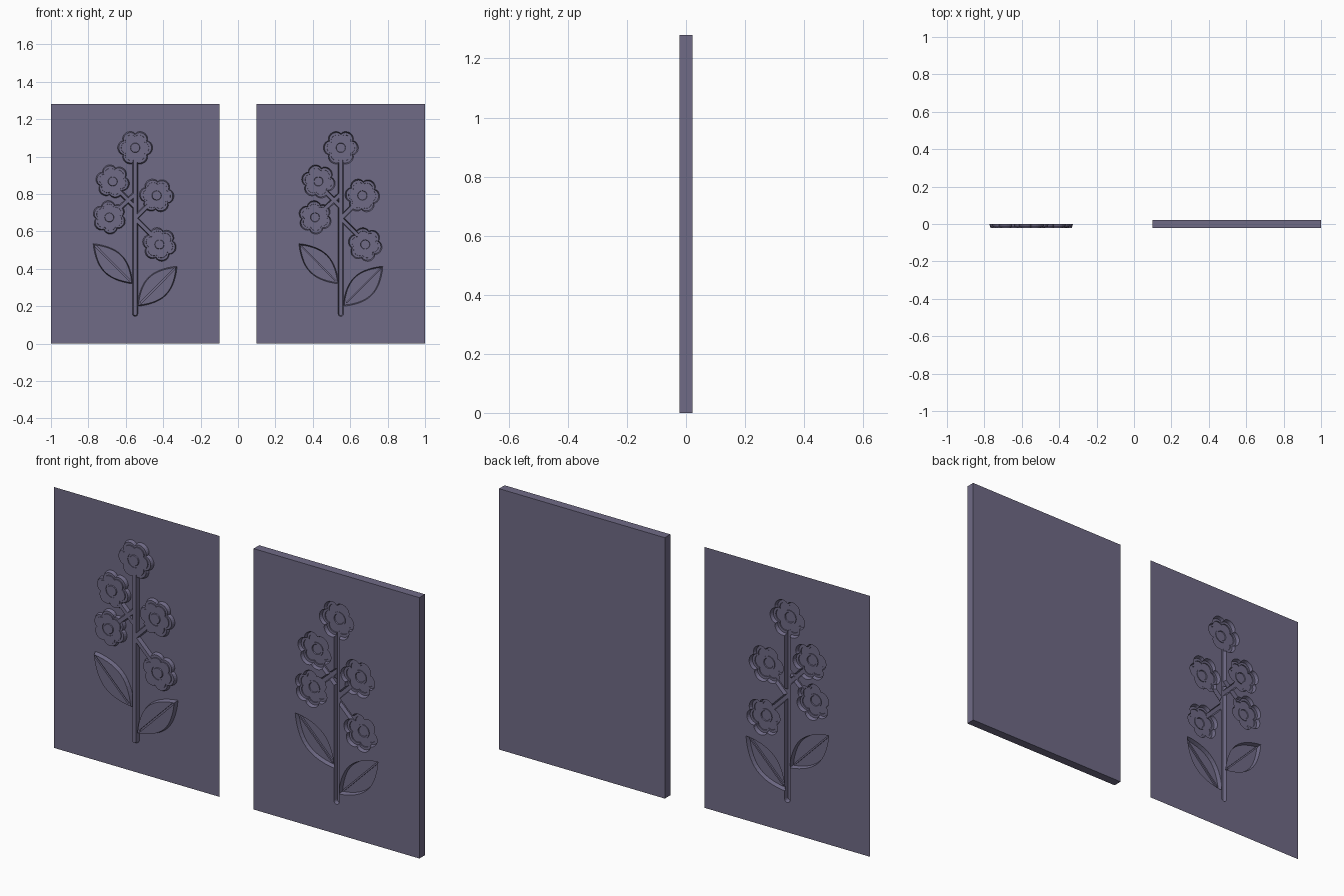
import bpy, bmesh, math
from mathutils import Vector

if "Cube" in bpy.data.objects:
    bpy.data.objects.remove(bpy.data.objects["Cube"])

W, H, D = 0.45, 1.28, 0.0216      # half panel width, height, relief depth
scene = bpy.context.scene
mat = bpy.data.materials.new("muted_violet")
mat.diffuse_color = (0.16, 0.145, 0.24, 1)
mat.use_nodes = True
mat.node_tree.nodes["Principled BSDF"].inputs["Base Color"].default_value = mat.diffuse_color


def prism(name, outline, h0, h1, taper=1.0, top=None):
    """Solid from an (x, z) outline; h is height out of the panel."""
    cx = sum(p[0] for p in outline) / len(outline)
    cz = sum(p[1] for p in outline) / len(outline)
    top = top or [(cx + (x - cx) * taper, cz + (z - cz) * taper) for x, z in outline]
    bm = bmesh.new()
    lo = [bm.verts.new((x, -h0, z)) for x, z in outline]
    hi = [bm.verts.new((x, -h1, z)) for x, z in top]
    n = len(outline)
    bm.faces.new(lo)
    bm.faces.new(hi[::-1])
    for i in range(n):
        j = (i + 1) % n
        bm.faces.new((lo[i], lo[j], hi[j], hi[i]))
    bmesh.ops.recalc_face_normals(bm, faces=bm.faces)
    me = bpy.data.meshes.new(name)
    bm.to_mesh(me)
    bm.free()
    me.materials.append(mat)
    ob = bpy.data.objects.new(name, me)
    scene.collection.objects.link(ob)
    return ob


def combine(base, part, op):
    m = base.modifiers.new("cut", 'BOOLEAN')
    m.operation, m.solver, m.object = op, 'EXACT', part
    bpy.context.view_layer.update()
    dg = bpy.context.evaluated_depsgraph_get()
    me = bpy.data.meshes.new_from_object(base.evaluated_get(dg))
    base.modifiers.clear()
    base.data = me
    bpy.data.objects.remove(part)


def bar(a, b, r):
    """Outline of a round-ended bar from a to b."""
    t = math.atan2(b[1] - a[1], b[0] - a[0])
    pts = []
    for c, off in ((b, -math.pi / 2), (a, math.pi / 2)):
        for i in range(7):
            q = t + off + math.pi * i / 6
            pts.append((c[0] + r * math.cos(q), c[1] + r * math.sin(q)))
    return pts


def leaf(base, tip, width):
    a, b = Vector(base), Vector(tip)
    d = b - a
    nrm = Vector((-d.y, d.x)).normalized()
    side = lambda t, s: tuple(a + d * t + nrm * s * width * math.sin(math.pi * t) ** 0.9)
    return [side(i / 14, 1) for i in range(14)] + [side(1 - i / 14, -1) for i in range(14)]


def flower(c, r, turn, petals=6):
    n = petals * 10
    pts = []
    for i in range(n):
        t = 2 * math.pi * i / n
        k = r * (0.80 + 0.20 * abs(math.sin(petals * t / 2)) ** 0.7)
        pts.append((c[0] + k * math.cos(t + turn), c[1] + k * math.sin(t + turn)))
    return pts


def ring(c, r, n=20):
    return [(c[0] + r * math.cos(2 * math.pi * i / n), c[1] + r * math.sin(2 * math.pi * i / n)) for i in range(n)]


# layout relative to the panel centre line
FLOWERS = [((0, 1.047), 0.096, 0.52), ((-0.12, 0.867), 0.093, 0.3), ((-0.138, 0.675), 0.092, 0.1),
           ((0.115, 0.792), 0.095, 0.45), ((0.13, 0.53), 0.094, 0.25)]
BRANCHES = [((0, 0.73), (-0.09, 0.82)), ((0, 0.80), (-0.11, 0.70)),
            ((0, 0.67), (0.09, 0.76)), ((0, 0.67), (0.10, 0.57))]
LEAVES = [((-0.010, 0.318), (-0.226, 0.536), 0.066), ((0.010, 0.198), (0.226, 0.415), 0.068)]


def relief_parts():
    """Solid of the flower spray, standing out towards -y from y = 0."""
    a, b = (0, 0.16), (0, 1.0)
    spray = prism("flower_spray", bar(a, b, 0.0155), -0.004, 0.0200, top=bar(a, b, 0.0095))
    for i, (a, b) in enumerate(BRANCHES):
        twig = prism("branch", bar(a, b, 0.0145), -0.0041 - i * 1e-4, 0.0190 + i * 1e-4, top=bar(a, b, 0.009))
        combine(spray, twig, 'UNION')
    for i, (a, b, w) in enumerate(LEAVES):
        combine(spray, prism("leaf", leaf(a, b, w), -0.005 - i * 1e-4, 0.0205, 0.92), 'UNION')
        a, b = Vector(a), Vector(b)
        vein = bar(a.lerp(b, 0.1), a.lerp(b, 0.93), 0.004)
        combine(spray, prism("vein", vein, 0.012, 0.03), 'DIFFERENCE')
    for i, (c, r, turn) in enumerate(FLOWERS):
        e = i * 1e-4
        combine(spray, prism("petals", flower(c, r, turn), -0.006 - e, 0.0165 + e, 0.91), 'UNION')
        combine(spray, prism("inner_petals", flower(c, r * 0.80, turn), 0.005, 0.0208 + e, 0.96), 'UNION')
        combine(spray, prism("heart_groove", ring(c, r * 0.36), 0.0175, 0.03), 'DIFFERENCE')
        combine(spray, prism("heart", ring(c, r * 0.31), 0.010, D, 0.8), 'UNION')
    return spray


panel = [(-W, 0), (W, 0), (W, H), (-W, H)]
spray = relief_parts()

# flipped copy for the sunken version
sunk = spray.copy()
sunk.data = spray.data.copy()
scene.collection.objects.link(sunk)
bm = bmesh.new()
bm.from_mesh(sunk.data)
for v in bm.verts:
    v.co.y = -v.co.y - D
bmesh.ops.reverse_faces(bm, faces=bm.faces)
bm.to_mesh(sunk.data)
bm.free()

# left: thin embossed sheet, open at the back
sheet = prism("embossed_sheet", panel, -0.1, 0.0)
combine(sheet, spray, 'UNION')
bm = bmesh.new()
bm.from_mesh(sheet.data)
bmesh.ops.delete(bm, geom=[v for v in bm.verts if v.co.y > 0.05], context='VERTS')
bm.to_mesh(sheet.data)
bm.free()
sheet.location.x = -0.55

# right: solid slab with the same spray carved in
slab = prism("carved_slab", panel, -D, D)
combine(slab, sunk, 'DIFFERENCE')
slab.location.x = 0.55
